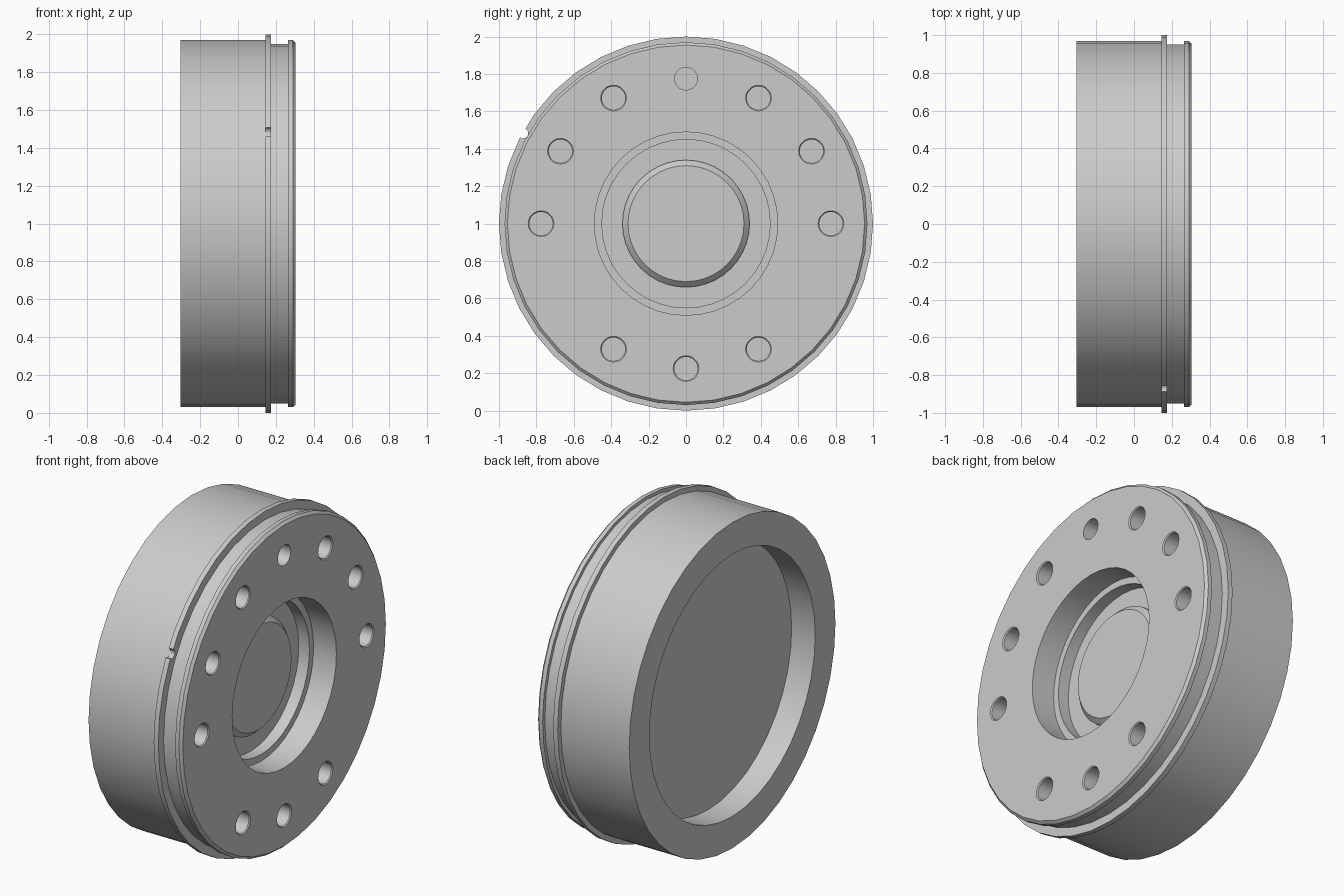
import bpy
import bmesh
from math import cos, sin, pi, radians

cube = bpy.data.objects.get("Cube")
if cube:
    bpy.data.objects.remove(cube, do_unlink=True)

grey = bpy.data.materials.new("light grey metal")
grey.use_nodes = True
grey.diffuse_color = (0.6, 0.6, 0.6, 1)
grey.node_tree.nodes["Principled BSDF"].inputs["Base Color"].default_value = (0.6, 0.6, 0.6, 1)


def lathe(bm, profile, segments, y=0.0, z=0.0):
    """Turn (x, radius) points about a line along x and cap both ends."""
    rings = []
    for x, r in profile:
        angles = [2 * pi * i / segments for i in range(segments)]
        rings.append([bm.verts.new((x, y + r * cos(a), z + r * sin(a))) for a in angles])
    for a, b in zip(rings, rings[1:]):
        for i in range(segments):
            j = (i + 1) % segments
            bm.faces.new((a[i], a[j], b[j], b[i]))
    bm.faces.new(rings[0])
    bm.faces.new(rings[-1])


def make_object(name, bm):
    bmesh.ops.recalc_face_normals(bm, faces=bm.faces[:])
    mesh = bpy.data.meshes.new(name)
    bm.to_mesh(mesh)
    bm.free()
    mesh.materials.append(grey)
    obj = bpy.data.objects.new(name, mesh)
    bpy.context.collection.objects.link(obj)
    return obj


# Turned body: rear recess, drum, flange, groove, front rim, bore and centre boss
FRONT = 0.305
bm = bmesh.new()
lathe(bm, [
    (-0.15, 0.78), (-FRONT, 0.78),
    (-FRONT, 0.97), (0.145, 0.97),
    (0.145, 1.0), (0.175, 1.0),
    (0.175, 0.95), (0.265, 0.95),
    (0.265, 0.97), (0.29, 0.97), (FRONT, 0.955),
    (FRONT, 0.49), (0.155, 0.49),
    (0.155, 0.45), (0.085, 0.45),
    (0.085, 0.34), (0.105, 0.34), (0.135, 0.31),
], 40, z=1.0)
body = make_object("flanged_housing", bm)

# Bolt holes on a 30 degree pitch, two positions left blank, plain hole on top
bm = bmesh.new()
for angle in range(0, 360, 30):
    if angle in (210, 330):
        continue
    a = radians(angle)
    mouth = 0.061 if angle == 90 else 0.069
    inner = 0.061 if angle == 90 else 0.063
    lathe(bm, [(0.1, inner), (FRONT - 0.006, inner), (FRONT, mouth), (FRONT + 0.05, mouth)],
          20, 0.775 * cos(a), 1 + 0.775 * sin(a))

# Locating notch in the flange edge
a = radians(151)
lathe(bm, [(0.135, 0.027), (0.185, 0.027)], 16, 0.995 * cos(a), 1 + 0.995 * sin(a))
cutter = make_object("hole_cutter", bm)
cutter.hide_render = True

cut = body.modifiers.new("holes", 'BOOLEAN')
cut.operation = 'DIFFERENCE'
cut.solver = 'EXACT'
cut.object = cutter
bpy.ops.object.select_all(action='DESELECT')
body.select_set(True)
bpy.context.view_layer.objects.active = body
bpy.ops.object.modifier_apply(modifier=cut.name)
bpy.data.objects.remove(cutter, do_unlink=True)

bpy.ops.object.shade_smooth_by_angle(angle=radians(25))
